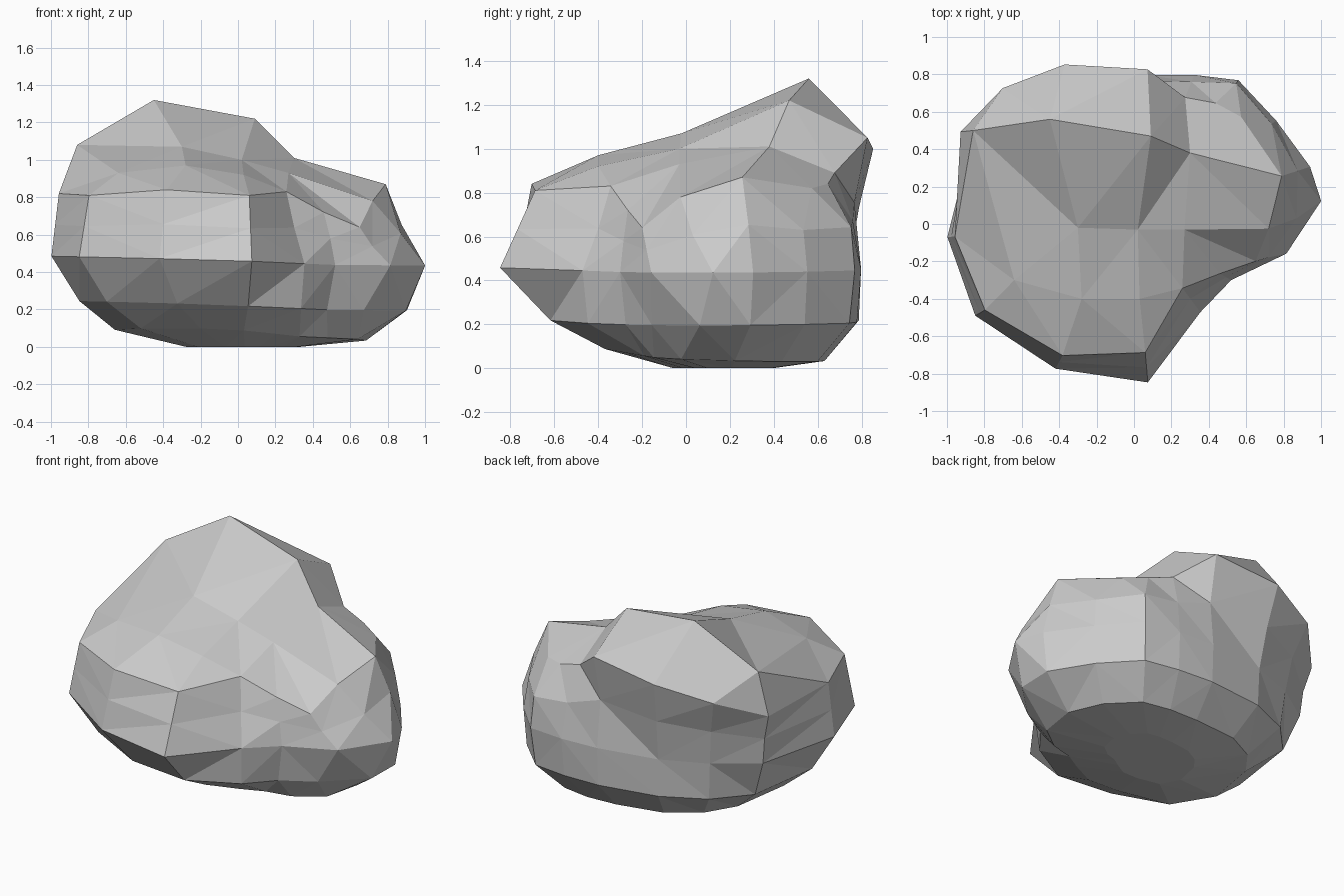
import bpy, bmesh
from math import cos, sin, radians
from mathutils import Vector
from mathutils.geometry import delaunay_2d_cdt

if "Cube" in bpy.data.objects:
    bpy.data.objects.remove(bpy.data.objects["Cube"])

# Columns run around the rock; each ring gives a radius per column
angles = [-2, 18, 36, 54, 68, 85, 113.5, 134, 152, 184, 210, 241.5, 275, 307, 330, 343]
foot = [.64, .72, .74, .74, .68, .63, .64, .66, .66, .66, .60, .42, .37, .34, .38, .50]
low = [.90, .95, .92, .92, .84, .79, .80, .85, .88, .85, .81, .68, .62, .56, .55, .69]
mid = [1.008, .99, .94, .95, .86, .80, .81, .88, .98, 1.0, .98, .88, .85, .59, .60, .83]
upper = [.87, .92, .91, .93, .82, .77, .86, .92, 1.0, .98, .95, .84, .77, .50, .57, .74]
rim = [.72, .83, .81, .78, .73, .83, .93, 1.01, 1.05, .96, .92, .80, .69, .43, .53, .68]
rim_z = [.78, .87, .82, .84, .89, 1.05, 1.0, .92, .81, .82, .81, .84, .81, .83, .72, .64]
n = len(angles)

# Crown points: the first four form the crest line
crown = [(-.86, .50, 1.08), (-.45, .56, 1.32), (.09, .47, 1.22), (.30, .38, 1.01),
         (-.30, -.02, 1.07), (.02, -.03, 1.0), (.27, -.03, .93),
         (-.64, -.30, .93), (-.28, -.40, .97), (.03, -.40, .92)]

bm = bmesh.new()


def ring(radii, heights, scale=1, cx=0, cy=0, twist={}):
    verts = []
    for i, (r, z) in enumerate(zip(radii, heights)):
        a = radians(angles[i] + twist.get(i, 0))
        verts.append(bm.verts.new((cx + scale * r * cos(a), cy + scale * r * sin(a), z)))
    return verts


# Side wall
foot_z = [.065 - .035 * cos(radians(a - 45)) for a in angles]
low_z = [.22 - .025 * cos(radians(a)) for a in angles]
mid_z = [.46 - .025 * cos(radians(a)) for a in angles]
upper_z = [(a + b) / 2 for a, b in zip(mid_z, rim_z)]
rings = [ring(foot, [0] * n, .45, .02, .11), ring(foot, foot_z),
         ring(low, low_z, twist={0: 6, 15: 4}), ring(mid, mid_z, twist={0: 9, 15: 6}),
         ring(upper, upper_z, twist={0: 4, 15: 3}), ring(rim, rim_z, twist={2: 9, 3: 2})]
for a, b in zip(rings, rings[1:]):
    for i in range(n):
        j = (i + 1) % n
        bm.faces.new((a[i], a[j], b[j], b[i]))
bm.faces.new(rings[0][::-1])

# Crown, triangulated between the rim and the crest
top = rings[-1] + [bm.verts.new(p) for p in crown]
crest = [(n + i, n + i + 1) for i in range(3)]
crest += [(n, 9), (n, n + 7), (n + 1, n + 4), (n + 8, n + 9)]
result = delaunay_2d_cdt([Vector(v.co.xy) for v in top], crest, [list(range(n))], 1, 1e-5)
for face in result[2]:
    bm.faces.new([top[result[3][i][0]] for i in face])

bmesh.ops.triangulate(bm, faces=[f for f in bm.faces if len(f.verts) == 4])
bmesh.ops.recalc_face_normals(bm, faces=bm.faces)
mesh = bpy.data.meshes.new("rock")
bm.to_mesh(mesh)
bm.free()
bpy.context.collection.objects.link(bpy.data.objects.new("rock", mesh))
